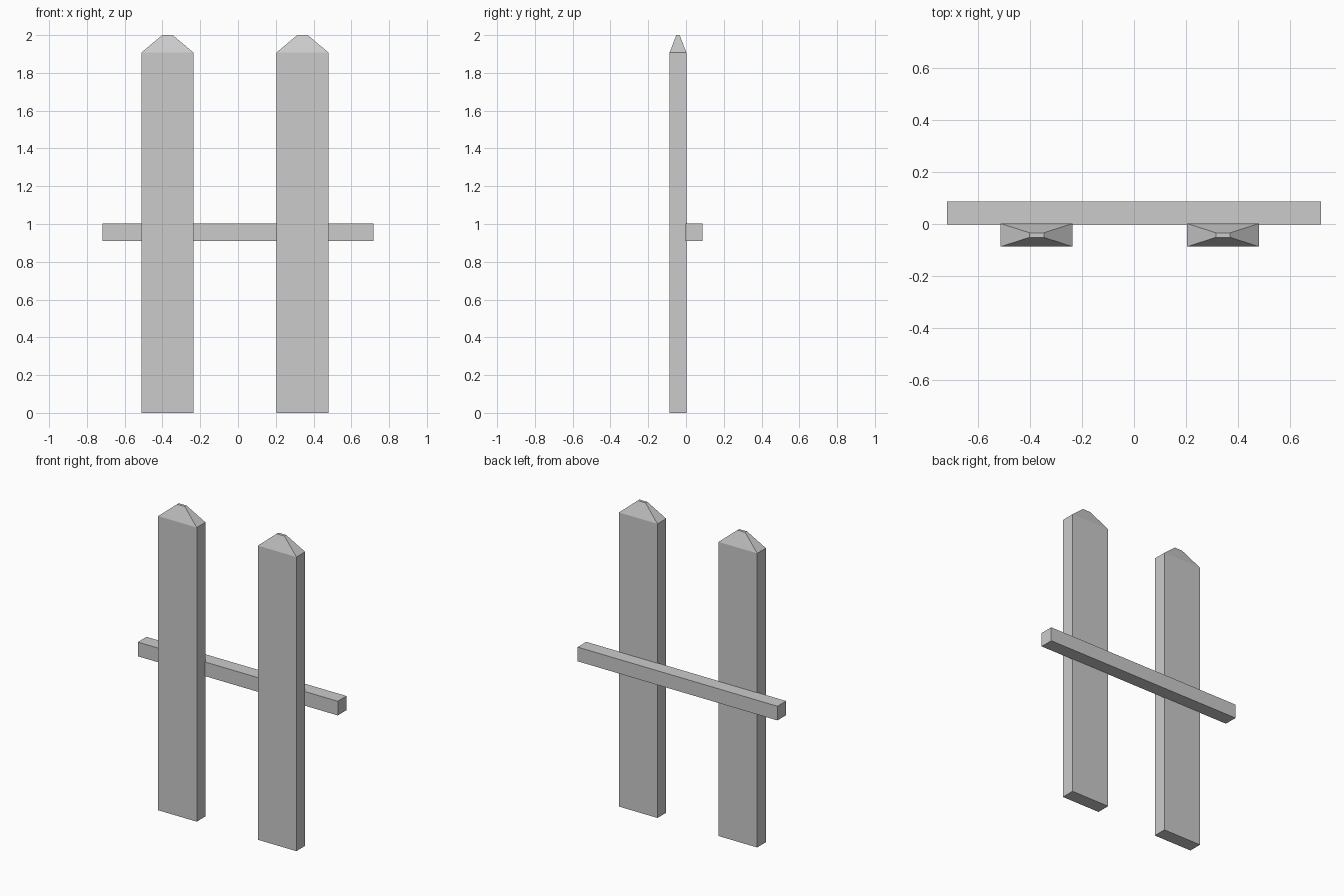
import bpy, bmesh
from mathutils import Vector

if "Cube" in bpy.data.objects:
    bpy.data.objects.remove(bpy.data.objects["Cube"])


def box(name, lo, hi, tip=0.0):
    """Box between two corners, optionally with a tapered tip on top."""
    lo, hi = Vector(lo), Vector(hi)
    mid, size = (lo + hi) / 2, hi - lo
    bm = bmesh.new()
    bmesh.ops.create_cube(bm, size=1)
    for v in bm.verts:
        v.co = v.co * size + mid
    if tip:
        top = max(bm.faces, key=lambda f: f.calc_center_median().z)
        cap = bmesh.ops.extrude_discrete_faces(bm, faces=[top])["faces"][0]
        for v in cap.verts:
            v.co.x = mid.x + (v.co.x - mid.x) * 0.2
            v.co.y = mid.y + (v.co.y - mid.y) * 0.2
            v.co.z += tip
    bmesh.ops.recalc_face_normals(bm, faces=bm.faces)
    mesh = bpy.data.meshes.new(name)
    bm.to_mesh(mesh)
    bm.free()
    obj = bpy.data.objects.new(name, mesh)
    bpy.context.collection.objects.link(obj)
    return obj


# Two upright pickets with pointed, flat-ended tips
for name, x in (("left_picket", -0.3735), ("right_picket", 0.3415)):
    box(name, (x - 0.1385, -0.087, 0), (x + 0.1385, 0.002, 1.907), tip=0.093)

# Horizontal rail behind the pickets
box("rail", (-0.717, -0.002, 0.911), (0.717, 0.087, 1.003))
